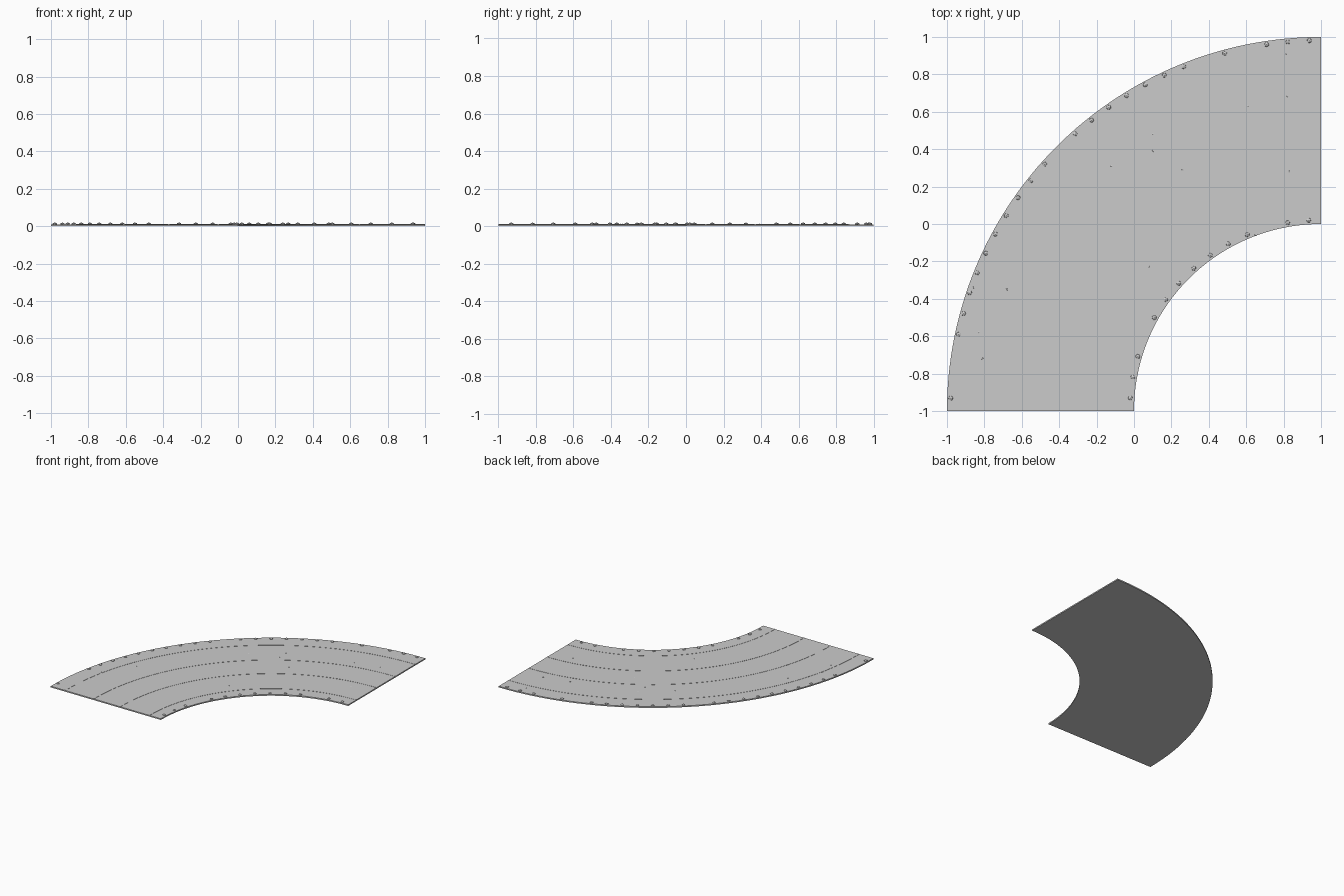
import bpy, bmesh, math, random
from mathutils import Matrix, Vector

if "Cube" in bpy.data.objects:
    bpy.data.objects.remove(bpy.data.objects["Cube"])

random.seed(4)
CX, CY = 1.0, -1.0      # centre of the bend
TOP = 0.010             # road surface height


def finish(name, bm):
    bmesh.ops.recalc_face_normals(bm, faces=bm.faces)
    me = bpy.data.meshes.new(name)
    bm.to_mesh(me)
    bm.free()
    ob = bpy.data.objects.new(name, me)
    bpy.context.collection.objects.link(ob)
    return ob


def on_arc(r, deg, z=0.0):
    a = math.radians(deg)
    return Vector((CX - r * math.cos(a), CY + r * math.sin(a), z))


def arc_strip(name, r0, r1, z0, z1, n=64):
    # rectangular section swept through a quarter turn
    bm = bmesh.new()
    rings = [[bm.verts.new(on_arc(r, 90 * i / n, z))
              for r, z in ((r0, z0), (r1, z0), (r1, z1), (r0, z1))]
             for i in range(n + 1)]
    for a, b in zip(rings, rings[1:]):
        for j in range(4):
            k = (j + 1) % 4
            bm.faces.new((a[j], a[k], b[k], b[j]))
    bm.faces.new(rings[0])
    bm.faces.new(rings[-1])
    return finish(name, bm)


def add_stone(bm, pos, radius, height):
    # faceted, half sunken stone
    m = (Matrix.Translation(pos) @ Matrix.Rotation(random.uniform(0, 6.28), 4, 'Z')
         @ Matrix.Diagonal((radius, radius, height, 1)))
    bmesh.ops.create_icosphere(bm, subdivisions=1, radius=1, matrix=m)


# curved bed
arc_strip("curved_bed", 1.0, 2.0, 0.0, TOP)

# thin raised lines along the bend
for i, r in enumerate((1.105, 1.37, 1.61, 1.87)):
    arc_strip(f"track_line_{i + 1}", r - 0.004, r + 0.004, TOP - 0.002, TOP + 0.0015)

# edge studs, with a few gaps in each row
bm = bmesh.new()
for k in range(27):
    if k not in (1, 2, 13, 21, 23):
        add_stone(bm, on_arc(1.981, 2 + 3.315 * k, TOP), 0.014, 0.010)
for k in range(14):
    if k not in (3, 11):
        add_stone(bm, on_arc(1.022, 3.9 + 6.34 * k, TOP), 0.014, 0.010)
finish("edge_studs", bm)

# small scattered grit
bm = bmesh.new()
grit = [(-.83, -.58), (-.68, -.35), (-.86, -.34), (-.81, -.72), (.08, -.23),
        (-.12, .31), (.10, .48), (.26, .29), (.10, .39), (.65, -.06),
        (.83, .28), (.61, .63), (.81, .91), (.82, .68)]
for x, y in grit:
    add_stone(bm, Vector((x, y, TOP)), 0.006, 0.003)
finish("grit", bm)
